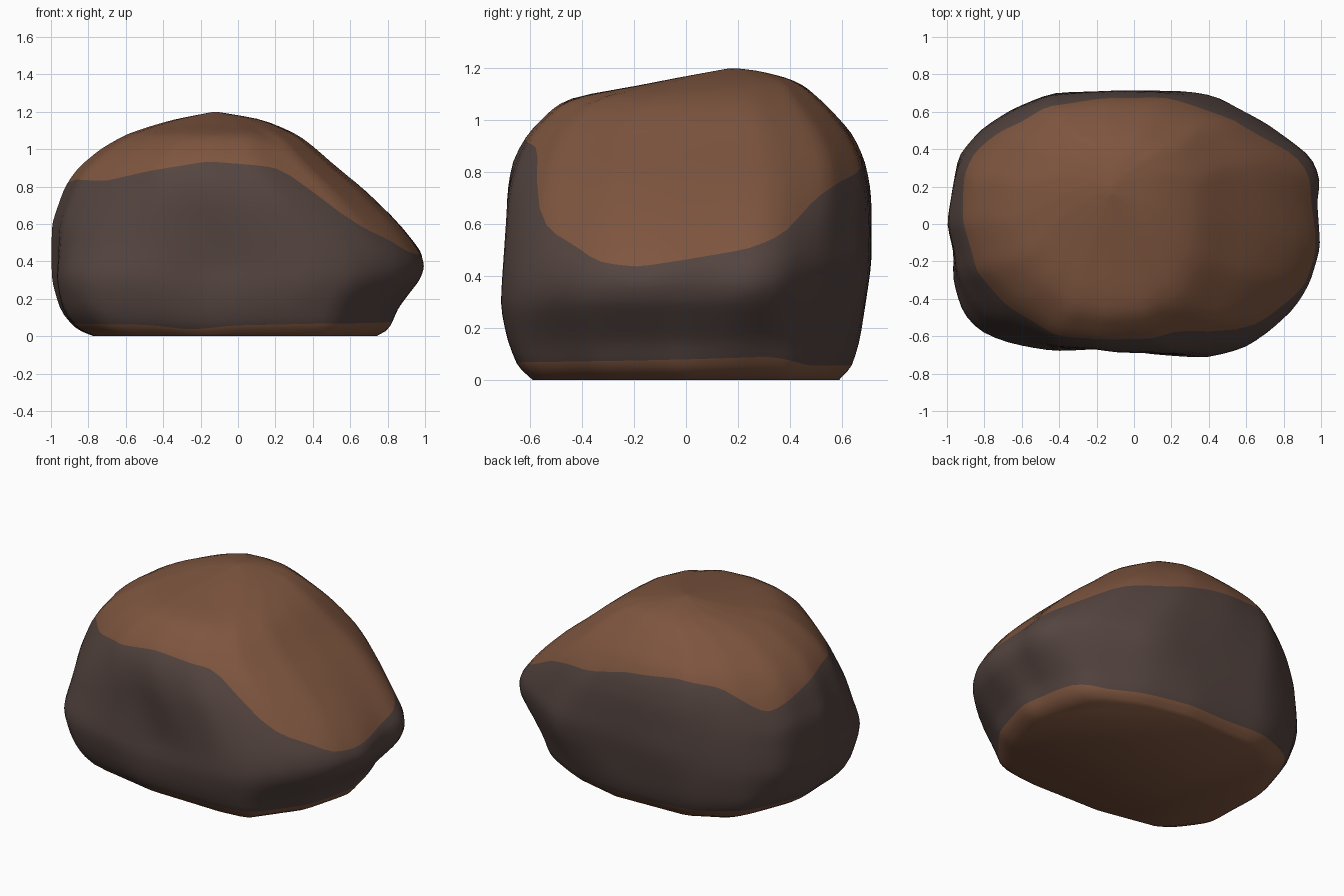
import bpy
import bmesh
import math

SEGMENTS = 96
PEAK_HEIGHT = 1.2
FOOT_ROWS, FLANK_ROWS, CAP_ROWS = 3, 18, 18
EARTH, STONE = 0, 1

# Plan outlines, anticlockwise: footprint, widest girth and shoulder
FOOTPRINT = [(.76, 0), (.65, .39), (.4, .52), (.1, .59), (-.4, .57), (-.63, .45),
             (-.77, .1), (-.76, -.3), (-.61, -.5), (-.2, -.58), (.3, -.59),
             (.48, -.57), (.68, -.3)]
GIRTH = [(.98, .12), (1, .25), (.95, .37), (.7, .54), (.58, .61), (.45, .69),
         (.3, .715), (0, .715), (-.43, .71), (-.65, .63), (-.82, .52),
         (-.94, .38), (-1, 0), (-.96, -.15), (-.97, -.27), (-.92, -.47),
         (-.83, -.57), (-.65, -.64), (-.42, -.68), (-.13, -.65), (.1, -.69),
         (.4, -.715), (.6, -.66), (.7, -.6), (.87, -.44), (.94, -.32), (1, -.12)]
SHOULDER = [(1, 0), (1, .45), (.8, .79), (.4, .97), (0, 1), (-.43, .95), (-.72, .72),
            (-.95, .37), (-1, 0), (-.92, -.38), (-.67, -.68), (-.37, -.93), (0, -1),
            (.4, -.97), (.77, -.77), (.96, -.4)]

# Silhouette extents by height
WEST = [(0, -.77), (.03, -.86), (.13, -.95), (.3, -1), (.6, -1), (.8, -.93),
        (.9, -.86), (1, -.74), (1.08, -.6), (1.12, -.48), (1.16, -.34), (1.2, -.13)]
EAST = [(0, .75), (.03, .82), (.15, .87), (.3, .98), (.37, 1), (.45, .985),
        (.6, .87), (.8, .66), (.9, .53), (1, .42), (1.08, .32), (1.16, .13), (1.2, -.11)]
FRONT = [(0, -.59), (.05, -.65), (.15, -.69), (.28, -.72), (.72, -.7), (.85, -.67),
         (.95, -.61), (1.05, -.51), (1.09, -.44), (1.13, -.2), (1.16, -.05), (1.2, .17)]
BACK = [(0, .59), (.05, .64), (.15, .67), (.45, .715), (.72, .715), (.85, .69),
        (.95, .64), (1.05, .55), (1.13, .46), (1.16, .4), (1.19, .28), (1.2, .19)]

# Heights of the two colour borders, by compass angle
CAP_EDGE = [(-180, .82), (-165, .84), (-140, .83), (-120, .88), (-90, .94), (-70, .92),
            (-57, .9), (-52, .76), (-48, .61), (-42, .55), (-35, .51), (-28, .44),
            (-15, .42), (0, .45), (18, .49), (29, .55), (41, .71), (50, .76),
            (62, .79), (80, .87), (110, .91), (130, .87), (148, .7), (160, .75),
            (180, .82)]
FOOT_EDGE = [(-180, .07), (-120, .055), (-106, .025), (-90, .05), (-40, .07),
             (0, .08), (30, .09), (45, .05), (100, .05), (140, .09), (180, .07)]


def interpolate(table, key):
    """Piecewise linear lookup in a sorted table of pairs."""
    for (a, low), (b, high) in zip(table, table[1:]):
        if key <= b:
            return low + (high - low) * max(0, key - a) / (b - a)
    return table[-1][1]


def make_material(name, color):
    material = bpy.data.materials.new(name)
    material.use_nodes = True
    material.diffuse_color = color
    shader = next(n for n in material.node_tree.nodes if n.type == 'BSDF_PRINCIPLED')
    shader.inputs['Base Color'].default_value = color
    shader.inputs['Roughness'].default_value = .9
    return material


def polar_table(outline, steps=5):
    """Outline scaled to a unit box, as a wrapped table of angle and radius."""
    width = max(abs(x) for x, y in outline)
    depth = max(abs(y) for x, y in outline)
    polar = []
    for (ax, ay), (bx, by) in zip(outline, outline[1:] + outline[:1]):
        for i in range(steps):
            x = (ax + (bx - ax) * i / steps) / width
            y = (ay + (by - ay) * i / steps) / depth
            polar.append((math.degrees(math.atan2(y, x)), math.hypot(x, y)))
    polar.sort()
    first, last = polar[0], polar[-1]
    return [(last[0] - 360, last[1])] + polar + [(first[0] + 360, first[1])]


def surface_point(angle, radii, height):
    """Fit the blended outline between the four silhouettes at this height."""
    west, east, front, back = (interpolate(t, height) for t in (WEST, EAST, FRONT, BACK))
    radius = interpolate(radii, height)
    across = radius * math.cos(math.radians(angle))
    along = radius * math.sin(math.radians(angle))
    return ((west + east) / 2 + across * (east - west) / 2,
            (front + back) / 2 + along * (back - front) / 2, height)


def column_heights(angle):
    """Heights up one column, with rows lying exactly on the colour borders."""
    foot = interpolate(FOOT_EDGE, angle)
    edge = interpolate(CAP_EDGE, angle)
    heights = [foot * i / FOOT_ROWS for i in range(FOOT_ROWS)]
    heights += [foot + (edge - foot) * i / FLANK_ROWS for i in range(FLANK_ROWS)]
    heights += [PEAK_HEIGHT - (PEAK_HEIGHT - edge) * (1 - i / CAP_ROWS) ** 2
                for i in range(CAP_ROWS)]
    return heights


default = bpy.data.objects.get("Cube")
if default:
    bpy.data.objects.remove(default, do_unlink=True)

# Boulder shell, column by column
bm = bmesh.new()
footprint, girth, shoulder = map(polar_table, (FOOTPRINT, GIRTH, SHOULDER))
columns = []
for s in range(SEGMENTS):
    angle = -180 + 360 * s / SEGMENTS
    radii = [(0, interpolate(footprint, angle)), (.35, interpolate(girth, angle)),
             (.85, interpolate(shoulder, angle))]
    columns.append([bm.verts.new(surface_point(angle, radii, h))
                    for h in column_heights(angle)])

peak = bm.verts.new((-.12, .18, PEAK_HEIGHT))
for s, column in enumerate(columns):
    following = columns[(s + 1) % SEGMENTS]
    for row in range(len(column) - 1):
        face = bm.faces.new((column[row], following[row],
                             following[row + 1], column[row + 1]))
        on_flank = FOOT_ROWS <= row < FOOT_ROWS + FLANK_ROWS
        face.material_index = STONE if on_flank else EARTH
    bm.faces.new((column[-1], following[-1], peak))

# Flat underside
bm.faces.new([column[0] for column in reversed(columns)])

# Weather the shell, keeping the base flat
weathered = [v for column in columns for v in column[1:]] + [peak]
for _ in range(2):
    bmesh.ops.smooth_vert(bm, verts=weathered, factor=.5,
                          use_axis_x=True, use_axis_y=True, use_axis_z=True)
bmesh.ops.recalc_face_normals(bm, faces=bm.faces)

mesh = bpy.data.meshes.new("boulder")
bm.to_mesh(mesh)
bm.free()
mesh.materials.append(make_material("earth_brown", (.21, .092, .05, 1)))
mesh.materials.append(make_material("dark_stone", (.088, .058, .05, 1)))

boulder = bpy.data.objects.new("boulder", mesh)
bpy.context.collection.objects.link(boulder)
bpy.ops.object.select_all(action='DESELECT')
boulder.select_set(True)
bpy.context.view_layer.objects.active = boulder
bpy.ops.object.shade_smooth_by_angle(angle=math.radians(50))
